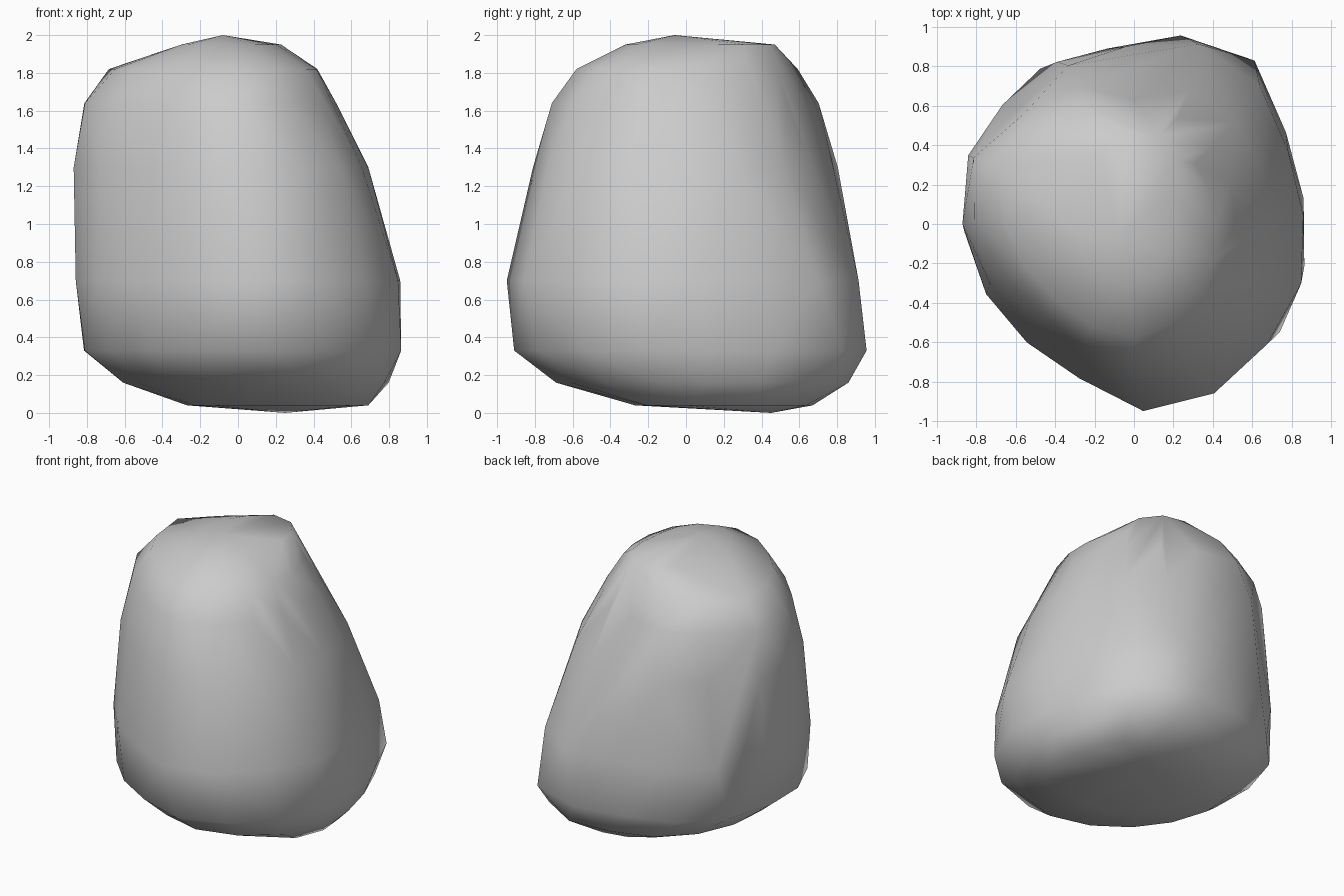
import bpy, bmesh
from math import cos, sin, tau

# Boulder cross-sections: height, centre x, centre y, twist, radii counter-clockwise from +x
SIDES = 16
RINGS = [
    (0.04, 0.20, 0.20, 0, [.47] * 13 + [.47, .58, .53]),
    (0.16, 0.08, 0.07, .08, [.72, .73, .82, .83, .77, .76, .73, .70, .69, .68, .69, .72, .76, .76, .76, .73]),
    (0.33, 0, 0, .15, [.87, .90, 1.03, .985, .90, .92, .89, .84, .82, .80, .79, .82, .92, .92, .92, .89]),
    (0.70, 0, 0, .05, [.86, .865, .95, .97, .90, .91, .90, .89, .86, .83, .81, .83, .95, .95, .91, .90]),
    (1.30, 0, 0, 0, [.69, .70, .73, .73, .76, .87, .83, .91, .87, .79, .74, .75, .81, .79, .77, .71]),
    (1.64, 0, 0, 0, [.52, .53, .55, .58, .63, .76, .79, .88, .81, .71, .66, .67, .71, .65, .60, .54]),
    (1.82, 0, 0, 0, [.42, .42, .44, .48, .52, .64, .68, .74, .65, .59, .55, .56, .58, .54, .51, .45]),
    (1.95, -.04, .06, 0, [.25, .29, .36, .41, .41, .33, .28, .27, .26, .28, .31, .34, .38, .35, .30, .26]),
]
TIPS = [(-0.08, -0.06, 2.0), (0.25, 0.45, 0.0)]

# Wrap the sections and the two tips in one faceted skin
bm = bmesh.new()
for z, cx, cy, twist, radii in RINGS:
    for i, r in enumerate(radii):
        a = tau * i / SIDES + twist
        bm.verts.new((cx + r * cos(a), cy + r * sin(a), z))
for tip in TIPS:
    bm.verts.new(tip)
bmesh.ops.convex_hull(bm, input=bm.verts[:])
loose = [v for v in bm.verts if not v.link_faces]
bmesh.ops.delete(bm, geom=loose, context='VERTS')
bmesh.ops.recalc_face_normals(bm, faces=bm.faces[:])

# Smooth-shaded boulder
for f in bm.faces:
    f.smooth = True
mesh = bpy.data.meshes.new("boulder")
bm.to_mesh(mesh)
bm.free()
boulder = bpy.data.objects.new("boulder", mesh)
bpy.context.collection.objects.link(boulder)
